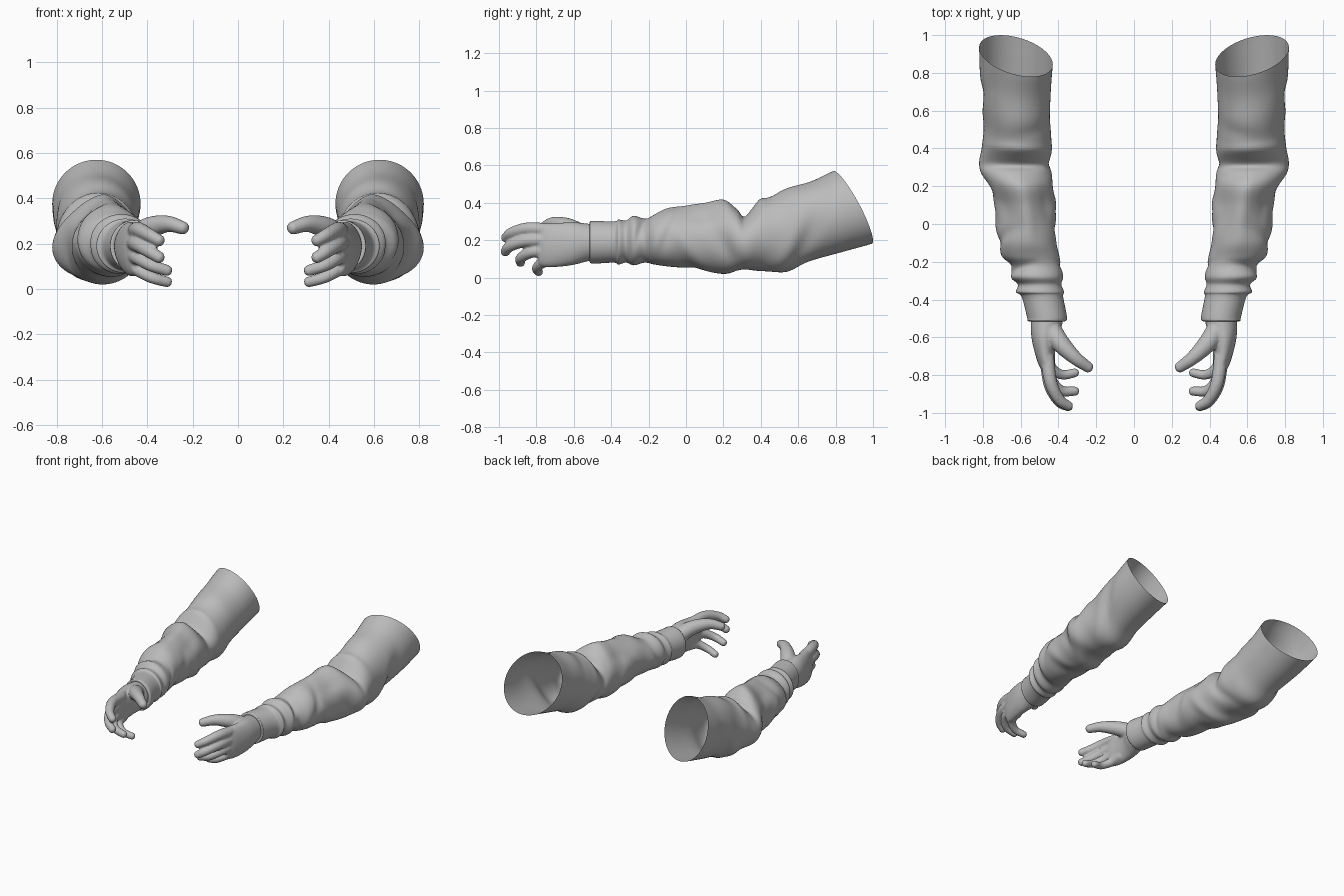
import bpy
import bmesh
from math import sin, cos, pi, exp
from mathutils import Vector

cube = bpy.data.objects.get("Cube")
if cube:
    bpy.data.objects.remove(cube)

grey = bpy.data.materials.new("plain_grey")
grey.use_nodes = True
colour = (0.5, 0.5, 0.5, 1)
grey.diffuse_color = colour
grey.node_tree.nodes["Principled BSDF"].inputs["Base Color"].default_value = colour


def spline(stations, steps):
    """Smooth curve through stations holding any number of values."""
    pts = [Vector(s) for s in stations]
    pts = [pts[0] * 2 - pts[1]] + pts + [pts[-1] * 2 - pts[-2]]
    result = []
    for a, b, c, d in zip(pts, pts[1:], pts[2:], pts[3:]):
        for i in range(steps):
            t = i / steps
            result.append((b * 2 + (c - a) * t + (a * 2 - b * 5 + c * 4 - d) * t ** 2
                           + (b * 3 - a - c * 3 + d) * t ** 3) / 2)
    return result + [pts[-2]]


def loft(bm, rings, capped):
    """Skin a list of closed rings of points."""
    loops = [[bm.verts.new(p) for p in ring] for ring in rings]
    faces = []
    for a, b in zip(loops, loops[1:]):
        for i in range(len(a)):
            j = (i + 1) % len(a)
            faces.append(bm.faces.new((a[i], a[j], b[j], b[i])))
    if capped:
        faces += [bm.faces.new(loops[0]), bm.faces.new(loops[-1])]
    bmesh.ops.recalc_face_normals(bm, faces=faces)


def make_object(name, bm):
    mesh = bpy.data.meshes.new(name)
    bm.to_mesh(mesh)
    bm.free()
    mesh.materials.append(grey)
    obj = bpy.data.objects.new(name, mesh)
    bpy.context.collection.objects.link(obj)
    return obj


def mirror(obj):
    mod = obj.modifiers.new("other_side", "MIRROR")
    mod.use_mirror_merge = False


# Sleeve outline: y, inner x, outer x, bottom z, top z
SLEEVE = [
    (.89, .43, .82, .18, .57), (.75, .44, .815, .135, .515),
    (.6, .445, .8, .085, .48), (.5, .44, .795, .03, .445),
    (.4, .435, .805, .035, .395), (.325, .44, .82, .035, .335),
    (.27, .435, .81, .03, .365), (.2, .43, .77, .02, .405),
    (.1, .42, .74, .035, .38), (0, .41, .725, .05, .37),
    (-.1, .41, .715, .06, .365), (-.17, .395, .7, .07, .335),
    (-.22, .385, .65, .08, .315), (-.28, .375, .655, .065, .33),
    (-.32, .385, .615, .08, .305), (-.36, .37, .625, .07, .31),
    (-.385, .375, .595, .08, .3), (-.49, .355, .567, .075, .303),
    (-.513, .36, .563, .08, .3), (-.51, .375, .545, .095, .28),
    (-.48, .39, .53, .11, .265),
]

# Cloth folds: y, angle, length, angular width, height, slant
FOLDS = [
    (.42, 1.6, .03, .9, .014, .0), (.31, 1.6, .03, .8, -.012, .0),
    (.52, 1.9, .05, .7, -.01, .05), (.08, 1.6, .16, .28, .02, .0),
    (.1, .8, .12, .35, -.014, .0), (.1, 2.4, .12, .35, -.014, .0),
    (.62, -.3, .05, .7, -.016, .12), (.5, -.6, .05, .7, .01, .12),
    (.2, -.2, .05, .6, -.012, -.1), (.02, -.4, .05, .7, .012, -.1),
    (-.08, .3, .03, .8, -.012, .06), (.35, 3.4, .04, .7, -.014, .08),
    (.15, 3.6, .04, .7, .012, .08), (-.04, 3.3, .04, .7, -.012, -.06),
    (.3, 4.7, .05, .6, -.01, .04), (.05, 4.7, .05, .7, -.01, -.06),
    (-.24, .6, .02, .8, -.012, .04), (-.24, 3.5, .02, .8, -.01, -.04),
]


def fold_height(y, angle):
    total = 0
    for fy, fa, length, width, height, slant in FOLDS:
        turn = (angle - fa + pi) % (2 * pi) - pi
        along = (y - fy - slant * turn) / length
        total += height * exp(-along ** 2 - (turn / width) ** 2)
    return total


# Sleeves, open and slanted at the shoulder end
bm = bmesh.new()
rings = []
for y, inner, outer, low, high in spline(SLEEVE, 6):
    slope = min(1, max(0, (y - .28) / .6))
    ring = []
    for k in range(72):
        a = 2 * pi * k / 72
        puff = fold_height(y, a)
        ring.append((
            (inner + outer) / 2 + ((outer - inner) / 2 + puff) * cos(a),
            y + slope * (.045 * cos(a) - .1 * sin(a)),
            (low + high) / 2 + ((high - low) / 2 + puff) * sin(a)))
    rings.append(ring)
loft(bm, rings, False)
sleeves = make_object("sleeves", bm)
bpy.ops.object.select_all(action="DESELECT")
sleeves.select_set(True)
bpy.context.view_layer.objects.active = sleeves
bpy.ops.object.shade_smooth_by_angle(angle=.9)
mirror(sleeves)


def add_digit(bm, path):
    """Round-tipped tapering tube through (x, y, z, radius) stations."""
    samples = spline(path, 6)
    rings = []
    for i, s in enumerate(samples):
        before, after = samples[max(i - 1, 0)], samples[min(i + 1, len(samples) - 1)]
        tangent = (after - before).to_3d().normalized()
        side = tangent.cross(Vector((0, 0, 1))).normalized()
        up = side.cross(tangent)
        # the last sample is repeated as a dome
        domes = [0] if i < len(samples) - 1 else [0, .35, .7, 1.05, 1.4]
        for d in domes:
            centre = s.to_3d() + tangent * s[3] * sin(d) * .8
            r = s[3] * cos(d)
            rings.append([centre + (side * cos(2 * pi * k / 16) + up * sin(2 * pi * k / 16)) * r
                          for k in range(16)])
    loft(bm, rings, True)


# Palm sections: y, centre x, centre z, half thickness, half height
PALM = [
    (-.43, .46, .19, .08, .09), (-.52, .462, .188, .085, .1),
    (-.6, .475, .182, .068, .114), (-.68, .472, .175, .054, .118),
    (-.75, .461, .172, .042, .116), (-.79, .452, .17, .028, .1),
]

# Thumb and fingers
DIGITS = {
    "thumb": [(.45, -.54, .22, .055), (.39, -.63, .268, .05),
              (.31, -.71, .287, .037), (.24, -.76, .268, .029)],
    "index": [(.46, -.7, .25, .037), (.44, -.84, .262, .034),
              (.395, -.93, .24, .03), (.345, -.965, .212, .026)],
    "middle": [(.465, -.7, .2, .037), (.445, -.85, .198, .034),
               (.395, -.94, .168, .03), (.345, -.967, .137, .026)],
    "ring": [(.465, -.7, .145, .036), (.442, -.82, .138, .032),
             (.385, -.882, .105, .028), (.31, -.885, .08, .025)],
    "little": [(.46, -.67, .1, .034), (.44, -.76, .083, .03),
               (.38, -.798, .05, .026), (.31, -.787, .03, .024)],
}

# Hands, fused into one soft skin
bm = bmesh.new()
loft(bm, [[(x + rx * cos(2 * pi * k / 32), y, z + rz * sin(2 * pi * k / 32)) for k in range(32)]
          for y, x, z, rx, rz in spline(PALM, 4)], True)
for path in DIGITS.values():
    add_digit(bm, path)
hands = make_object("hands", bm)
fuse = hands.modifiers.new("fuse", "REMESH")
fuse.mode = "VOXEL"
fuse.voxel_size = .007
fuse.use_smooth_shade = True
soften = hands.modifiers.new("soften", "SMOOTH")
soften.factor = .5
soften.iterations = 6
mirror(hands)
